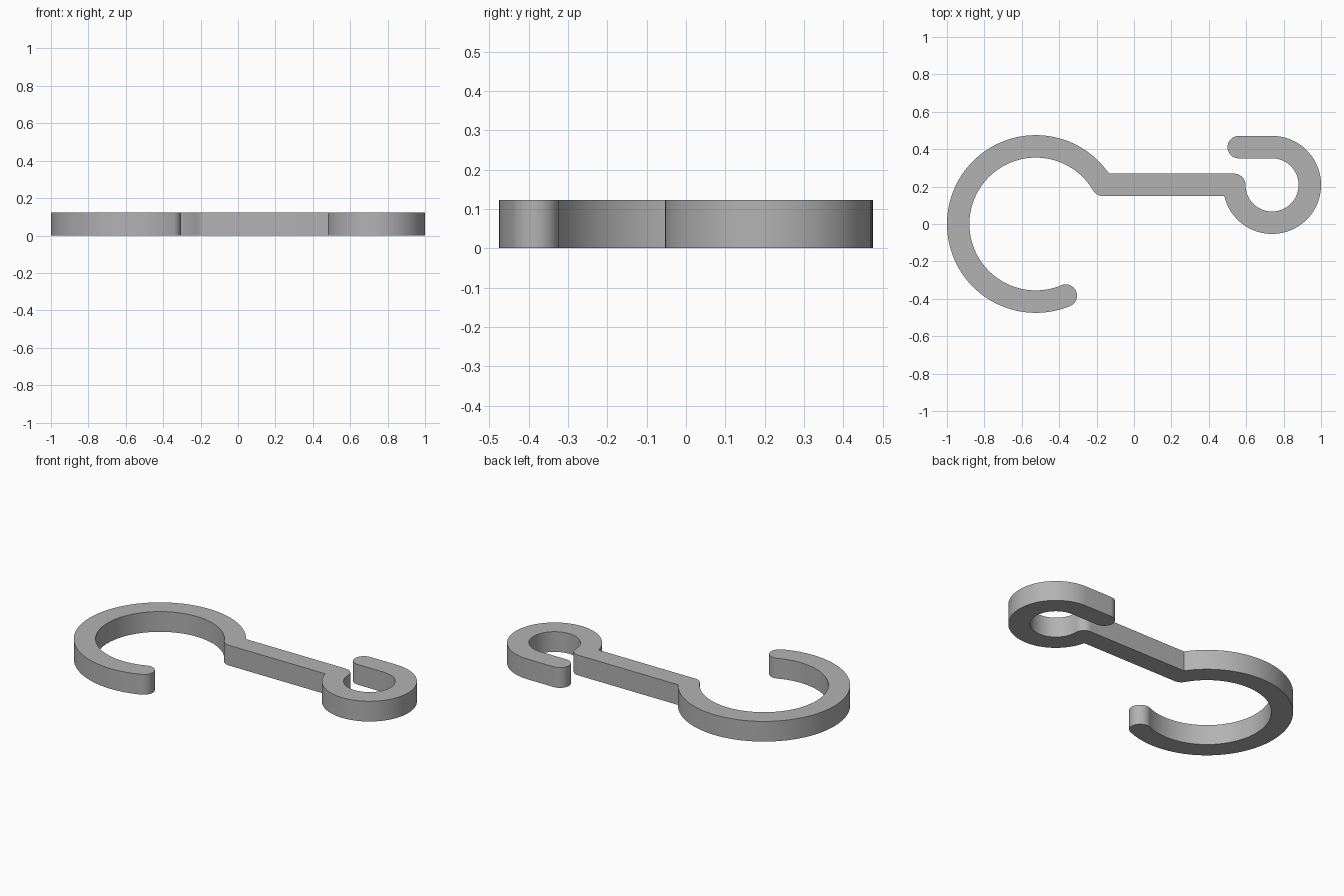
import bpy
import bmesh
from math import sin, cos, asin, acos, degrees, radians, pi, ceil

cube = bpy.data.objects.get("Cube")
if cube:
    bpy.data.objects.remove(cube, do_unlink=True)

HALF = 0.06            # half the width of the strip
HEIGHT = 0.123
BAR_Y = 0.209
BIG, BIG_R = (-0.525, 0.0), 0.415       # large hook centre and mid radius
SMALL, SMALL_R = (0.738, BAR_Y), 0.202  # small hook centre and mid radius
END = -67.3            # angle where the large hook stops
TIP = (0.56, BAR_Y + SMALL_R)           # rounded tip of the small hook

outline = []


def arc(centre, radius, start, end):
    """Add points along an arc, angles in degrees; arcs are joined by lines."""
    steps = max(8, ceil(abs(end - start) / 3))
    for i in range(steps + 1):
        a = radians(start + (end - start) * i / steps)
        p = (centre[0] + radius * cos(a), centre[1] + radius * sin(a))
        if not outline or abs(p[0] - outline[-1][0]) + abs(p[1] - outline[-1][1]) > 1e-5:
            outline.append(p)


# Angles and points where the bar meets the hooks
joint_angle = degrees(asin(BAR_Y / BIG_R))
big_joint = (BIG[0] + BIG_R * cos(radians(joint_angle)), BAR_Y)
small_joint = (SMALL[0] - SMALL_R, BAR_Y)
notch_big = degrees(asin((BAR_Y + HALF) / (BIG_R + HALF)))
notch_small = degrees(asin(HALF / (SMALL_R + HALF)))
big_end = (BIG[0] + BIG_R * cos(radians(END)), BIG[1] + BIG_R * sin(radians(END)))

# Large hook outside, then the top of the bar with its rounded corner
arc(BIG, BIG_R + HALF, END + 360, notch_big)
arc(small_joint, HALF, 90, 0)
# Small hook inside, tip and outside
arc(SMALL, SMALL_R - HALF, 180, 450)
arc(TIP, HALF, 270, 90)
arc(SMALL, SMALL_R + HALF, 90, notch_small - 180)
# Bottom of the bar with its rounded corner, then large hook inside and tip
arc(big_joint, HALF, 270, 180 + joint_angle)
arc(BIG, BIG_R - HALF, joint_angle, END + 360)
arc(big_end, HALF, END + 180, END)
if abs(outline[0][0] - outline[-1][0]) + abs(outline[0][1] - outline[-1][1]) < 1e-5:
    outline.pop()

# Extrude the outline into a flat solid
bm = bmesh.new()
base = bm.faces.new([bm.verts.new((x, y, 0)) for x, y in outline])
top = bmesh.ops.extrude_face_region(bm, geom=[base], use_keep_orig=True)
bmesh.ops.translate(bm, vec=(0, 0, HEIGHT),
                    verts=[v for v in top["geom"] if isinstance(v, bmesh.types.BMVert)])
bmesh.ops.recalc_face_normals(bm, faces=bm.faces)
mesh = bpy.data.meshes.new("double_hook")
bm.to_mesh(mesh)
bm.free()

# Single plain grey
grey = bpy.data.materials.new("grey")
grey.use_nodes = True
colour = (0.45, 0.45, 0.45, 1)
grey.diffuse_color = colour
grey.node_tree.nodes["Principled BSDF"].inputs["Base Color"].default_value = colour
mesh.materials.append(grey)

hook = bpy.data.objects.new("double_hook", mesh)
bpy.context.collection.objects.link(hook)
bpy.ops.object.select_all(action="DESELECT")
hook.select_set(True)
bpy.context.view_layer.objects.active = hook
bpy.ops.object.shade_smooth_by_angle(angle=radians(30))
